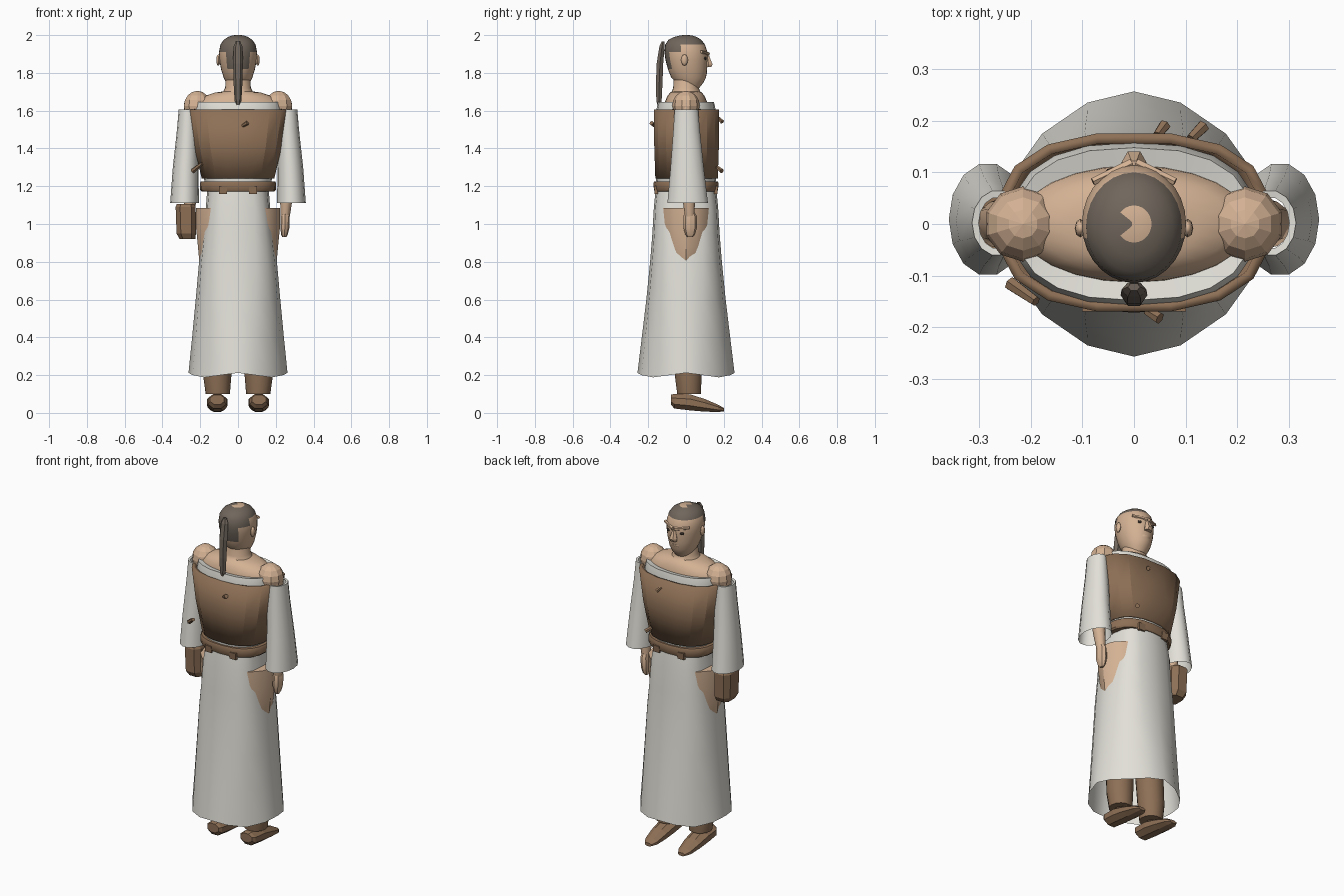
import bpy, bmesh, math
from mathutils import Matrix, Vector


def material(name, rgb):
    m = bpy.data.materials.new(name)
    m.diffuse_color = [(c / 255 / 12.92 if c < 11 else ((c / 255 + .055) / 1.055) ** 2.4) for c in rgb] + [1]
    return m


SKIN = material("skin", (212, 178, 148))
LEATHER = material("brown leather", (142, 112, 86))
CLOTH = material("off white cloth", (226, 224, 216))
HAIR = material("grey brown hair", (112, 102, 92))
DARK = material("dark eye", (50, 42, 38))


def finish(name, bm, mat, smooth):
    bmesh.ops.recalc_face_normals(bm, faces=bm.faces)
    me = bpy.data.meshes.new(name)
    bm.to_mesh(me)
    bm.free()
    ob = bpy.data.objects.new(name, me)
    bpy.context.collection.objects.link(ob)
    me.materials.append(mat)
    if smooth:
        bpy.context.view_layer.objects.active = ob
        ob.select_set(True)
        bpy.ops.object.shade_smooth_by_angle(angle=math.radians(smooth))
        ob.select_set(False)
    return ob


def loft(name, rings, mat, n=16, caps=(True, True), smooth=40, turn=0.0, along_y=False, wave=0):
    """Rings are (height, rx, ry, cx, cy, roundness power)."""
    bm = bmesh.new()
    loops = []
    for r in rings:
        z, rx, ry, cx, cy, p = (list(r) + [0, 0, 2][len(r) - 3:])
        loop = []
        for i in range(n):
            a = math.tau * (i + turn) / n
            c, s = math.cos(a), math.sin(a)
            x = cx + rx * math.copysign(abs(c) ** (2 / p), c)
            y = cy + ry * math.copysign(abs(s) ** (2 / p), s)
            h = z + (wave * math.cos(4 * a) if r is rings[-1] else 0)
            loop.append(bm.verts.new((x, h, y) if along_y else (x, y, h)))
        loops.append(loop)
    for a, b in zip(loops, loops[1:]):
        for i in range(n):
            j = (i + 1) % n
            bm.faces.new((a[i], a[j], b[j], b[i]))
    for cap, loop in zip(caps, (loops[0], loops[-1])):
        if cap:
            bm.faces.new(loop)
    return finish(name, bm, mat, smooth)


def ball(name, loc, size, mat, u=12, v=8, smooth=60):
    bm = bmesh.new()
    bmesh.ops.create_uvsphere(bm, u_segments=u, v_segments=v, radius=1,
                              matrix=Matrix.Translation(loc) @ Matrix.Diagonal((*size, 1)))
    return finish(name, bm, mat, smooth)


def rod(name, a, b, r1, r2, mat, n=6):
    a, b = Vector(a), Vector(b)
    bm = bmesh.new()
    bmesh.ops.create_cone(bm, cap_ends=True, segments=n, radius1=r1, radius2=r2, depth=(b - a).length,
                          matrix=Matrix.Translation((a + b) / 2) @ (b - a).to_track_quat('Z', 'Y').to_matrix().to_4x4())
    return finish(name, bm, mat, 0)


# Head with a hair cap, a strip down the nape and a bald crown
head = loft("head", [(1.72, .045, .045, 0, .025), (1.745, .062, .07, 0, .02), (1.775, .076, .092, 0, .014),
                     (1.82, .09, .104, 0, .008), (1.87, .099, .112, 0, .003), (1.91, .101, .114, 0, 0),
                     (1.95, .093, .105, 0, -.005), (1.975, .076, .087, 0, -.006), (1.99, .053, .06, 0, -.003),
                     (1.997, .034, .036), (2.0, .016, .018), (2.0005, .004, .005)], SKIN, n=28)
head.data.materials.append(HAIR)
for f in head.data.polygons:
    x, y, z = f.center
    r = math.hypot(x, y)
    nape = y < -.07 and z > 1.81 and abs(x) < .066
    notch = x < -.008 and abs(y) < .018
    crown = z > 1.993 and r < .036 and not notch
    f.material_index = int((z > 1.945 or nape or (y < -.03 and z > 1.93)) and not crown)

# Face
loft("nose", [(1.83, .024, .018, 0, .118), (1.845, .024, .024, 0, .12), (1.89, .01, .012, 0, .112)],
     SKIN, n=6, smooth=0)
loft("mouth", [(1.79, .03, .012, 0, .096), (1.797, .034, .016, 0, .096), (1.804, .03, .012, 0, .1)], SKIN, n=8)
for s in (-1, 1):
    ball("ear", (s * .104, -.008, 1.868), (.011, .018, .03), SKIN, 8, 6)
    ball("eye", (s * .042, .1, 1.877), (.014, .009, .009), DARK, 8, 6)
    rod("brow", (s * .004, .117, 1.9), (s * .08, .082, 1.912), .011, .008, SKIN)

# Ponytail
loft("ponytail", [(1.965, .012, .008, 0, -.122), (1.94, .024, .016, 0, -.127), (1.85, .026, .02, 0, -.138),
                  (1.74, .023, .02, 0, -.142), (1.65, .018, .016, 0, -.143), (1.6, .003, .004, 0, -.14)],
     HAIR, n=6, smooth=0)

# Neck and chest
loft("chest", [(1.5, .225, .115), (1.6, .235, .118), (1.645, .225, .112), (1.675, .185, .1), (1.695, .125, .085),
               (1.702, .078, .074), (1.72, .068, .068), (1.8, .063, .063)], SKIN, n=24)

# Undershirt, collar, vest and belt
loft("undershirt", [(1.17, .165, .155, 0, 0, 2.3), (1.24, .18, .158, 0, 0, 2.3), (1.6, .24, .158, 0, 0, 2.4),
                    (1.645, .23, .148, 0, 0, 2.4), (1.635, .2, .105, 0, 0, 2.2)], CLOTH, n=20, caps=(True, False))
vest = loft("vest", [(1.24, .195, .168, 0, .003, 2.4), (1.42, .238, .174, 0, .003, 2.5),
                     (1.605, .268, .175, 0, .003, 2.5)], LEATHER, n=16, caps=(False, False), smooth=15, turn=.5)
mod = vest.modifiers.new("thickness", 'SOLIDIFY')
mod.thickness = .02
mod.offset = -1
loft("belt", [(1.172, .192, .165, 0, 0, 2.5), (1.18, .2, .17, 0, 0, 2.5), (1.215, .202, .172, 0, 0, 2.5),
              (1.226, .196, .168, 0, 0, 2.5)], LEATHER, n=20)
for s in (-1, 1):
    for side in (-1, 1):
        loft("belt_tab", [(1.16, .03, .012, s * .08, side * .157), (1.2, .03, .012, s * .08, side * .161)],
             LEATHER, n=4, turn=.5, smooth=0)

# Vest toggles
rod("front_toggle", (.025, -.168, 1.52), (.05, -.183, 1.535), .009, .012, LEATHER)
rod("side_toggle", (-.24, -.115, 1.28), (-.19, -.15, 1.32), .014, .01, LEATHER)
rod("back_toggle", (.045, .172, 1.56), (.06, .192, 1.54), .009, .012, LEATHER)
rod("back_side_toggle", (.11, .165, 1.3), (.135, .19, 1.28), .01, .013, LEATHER)

# Skirt with the bare hips showing at the side openings
loft("skirt", [(1.19, .162, .16, 0, 0, 2.7), (1.09, .17, .17, 0, 0, 3), (.95, .188, .178, 0, 0, 2.7),
               (.8, .206, .19, 0, 0, 2.5), (.6, .224, .21, 0, 0, 2.2), (.4, .243, .234, 0, 0, 1.95),
               (.2, .262, .257, 0, 0, 1.8)], CLOTH, n=16, caps=(True, False), wave=.012)
loft("hips", [(1.085, .222, .162), (.98, .222, .158), (.88, .212, .145), (.78, .203, .11), (.7, .17, .08)],
     SKIN, n=16, smooth=30)

# Arms, sleeves, legs and shoes on both sides
for s in (-1, 1):
    ball("shoulder", (s * .215, 0, 1.625), (.075, .073, .08), SKIN, 10, 8, 0)
    loft("arm", [(1.64, .045, .05, s * .24, 0), (1.3, .042, .045, s * .265, 0), (1.12, .032, .034, s * .255, .015),
                 (1.04, .024, .026, s * .25, .02)], SKIN, n=10)
    loft("sleeve", [(1.605, .036, .05, s * .265, .002), (1.607, .05, .064, s * .264, .002),
                    (1.5, .056, .072, s * .267, .003), (1.3, .068, .09, s * .277, .006),
                    (1.112, .076, .11, s * .283, .009)], CLOTH, n=14, caps=(False, False))
    loft("lower_leg", [(.1, .064, .064, s * .107, .016), (.2, .075, .073, s * .11, .012), (.5, .08, .08, s * .1, 0)],
         LEATHER, n=14)
    loft("shoe", [(-.08, .04, .028, s * .11, .07), (-.062, .053, .042, s * .11, .062),
                  (.02, .058, .046, s * .11, .056), (.1, .053, .036, s * .11, .04), (.17, .042, .021, s * .11, .024),
                  (.2, .024, .01, s * .11, .017)], LEATHER, n=8, turn=.5, along_y=True, smooth=0)

# Bare hand and the gauntlet on the other hand
loft("hand", [(1.06, .02, .025, .25, .022), (1.04, .024, .036, .25, .022), (.98, .024, .036, .248, .022),
              (.945, .018, .026, .246, .022), (.93, .01, .014, .245, .022)], SKIN, n=8, smooth=30)
loft("gauntlet", [(1.105, .05, .07, -.277, .01, 3), (1.09, .056, .078, -.277, .01, 3),
                  (.95, .054, .074, -.274, .01, 3), (.92, .044, .055, -.268, .01, 3)], LEATHER, n=8, turn=.5, smooth=0)
